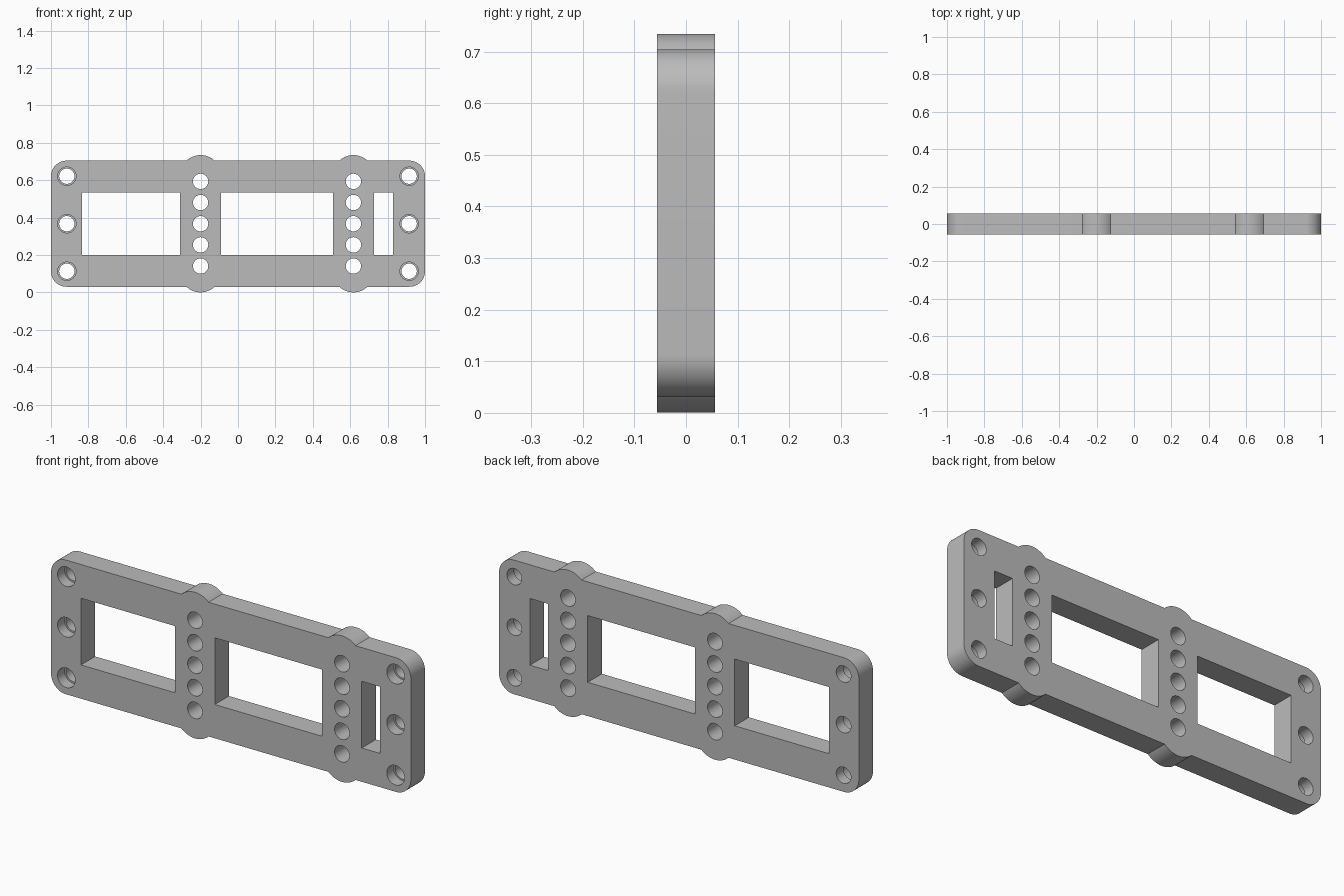
import bpy, bmesh
from math import sin, cos, pi, asin, sqrt
from mathutils import Vector

if "Cube" in bpy.data.objects:
    bpy.data.objects.remove(bpy.data.objects["Cube"])

HALF = 0.056            # half thickness
MID = 0.3675            # height of the centre line
EDGE = 0.337            # half height of the plate
BARS = (-0.2, 0.617)    # centres of the two round-ended bars
BAR_R = 0.11
BAR_END = 0.257         # bar end arc centre above the centre line

grey = bpy.data.materials.new("grey")
grey.use_nodes = True
grey.diffuse_color = (0.5, 0.5, 0.5, 1)
grey.node_tree.nodes["Principled BSDF"].inputs["Base Color"].default_value = (0.5, 0.5, 0.5, 1)


def arc(x, z, r, start, end, n):
    return [(x + r * cos(start + (end - start) * i / n),
             z + r * sin(start + (end - start) * i / n)) for i in range(n + 1)]


def circle(x, z, r):
    return arc(x, z, r, 0, 2 * pi, 48)[:-1]


def rect(x0, x1, z0, z1):
    return [(x0, z0), (x1, z0), (x1, z1), (x0, z1)]


def loft(bm, rings):
    """Closed solid through (y, outline) rings."""
    loops = [[bm.verts.new((x, y, z)) for x, z in pts] for y, pts in rings]
    for a, b in zip(loops, loops[1:]):
        for i in range(len(a)):
            j = (i + 1) % len(a)
            bm.faces.new((a[i], a[j], b[j], b[i]))
    bm.faces.new(loops[0][::-1])
    bm.faces.new(loops[-1])


def make(name, bm):
    bmesh.ops.recalc_face_normals(bm, faces=bm.faces)
    mesh = bpy.data.meshes.new(name)
    bm.to_mesh(mesh)
    bm.free()
    mesh.materials.append(grey)
    obj = bpy.data.objects.new(name, mesh)
    bpy.context.collection.objects.link(obj)
    return obj


# Plate outline: upper half right to left, lower half is its half turn mirror
corner = 0.083
rise = asin((EDGE - BAR_END) / BAR_R)
upper = arc(1 - corner, EDGE - corner, corner, 0, pi / 2, 16)
for x in reversed(BARS):
    upper += arc(x, BAR_END, BAR_R, rise, pi - rise, 20)
upper += arc(corner - 1, EDGE - corner, corner, pi / 2, pi, 16)
outline = upper + [(x, -z) for x, z in reversed(upper)]
outline = [(x, z + MID) for x, z in outline]
bm = bmesh.new()
loft(bm, [(-HALF, outline), (HALF, outline)])
plate = make("slotted_plate", bm)

# Openings
bm = bmesh.new()
for x0, x1 in ((-0.833, BARS[0] - BAR_R), (BARS[0] + BAR_R, BARS[1] - BAR_R),
               (BARS[1] + BAR_R, 0.828)):
    shape = rect(x0, x1, 0.2, 0.535)
    loft(bm, [(-0.1, shape), (0.1, shape)])
for x in BARS:
    for i in range(-2, 3):
        shape = circle(x, MID + i * 0.1132, 0.041)
        loft(bm, [(-0.1, shape), (0.1, shape)])

# Mounting holes, wider at the front
for x in (-0.915, 0.915):
    for i in (-1, 0, 1):
        z = MID + i * 0.254
        wide, narrow = circle(x, z, 0.049), circle(x, z, 0.041)
        loft(bm, [(-0.1, wide), (0, wide), (0, narrow), (0.1, narrow)])
cutter = make("openings_cutter", bm)
cutter.hide_render = True

cut = plate.modifiers.new("openings", 'BOOLEAN')
cut.operation, cut.solver, cut.object = 'DIFFERENCE', 'EXACT', cutter
bpy.ops.object.select_all(action='DESELECT')
plate.select_set(True)
bpy.context.view_layer.objects.active = plate
bpy.ops.object.modifier_apply(modifier=cut.name)
bpy.data.objects.remove(cutter)
bpy.ops.object.shade_smooth_by_angle(angle=pi / 6)
